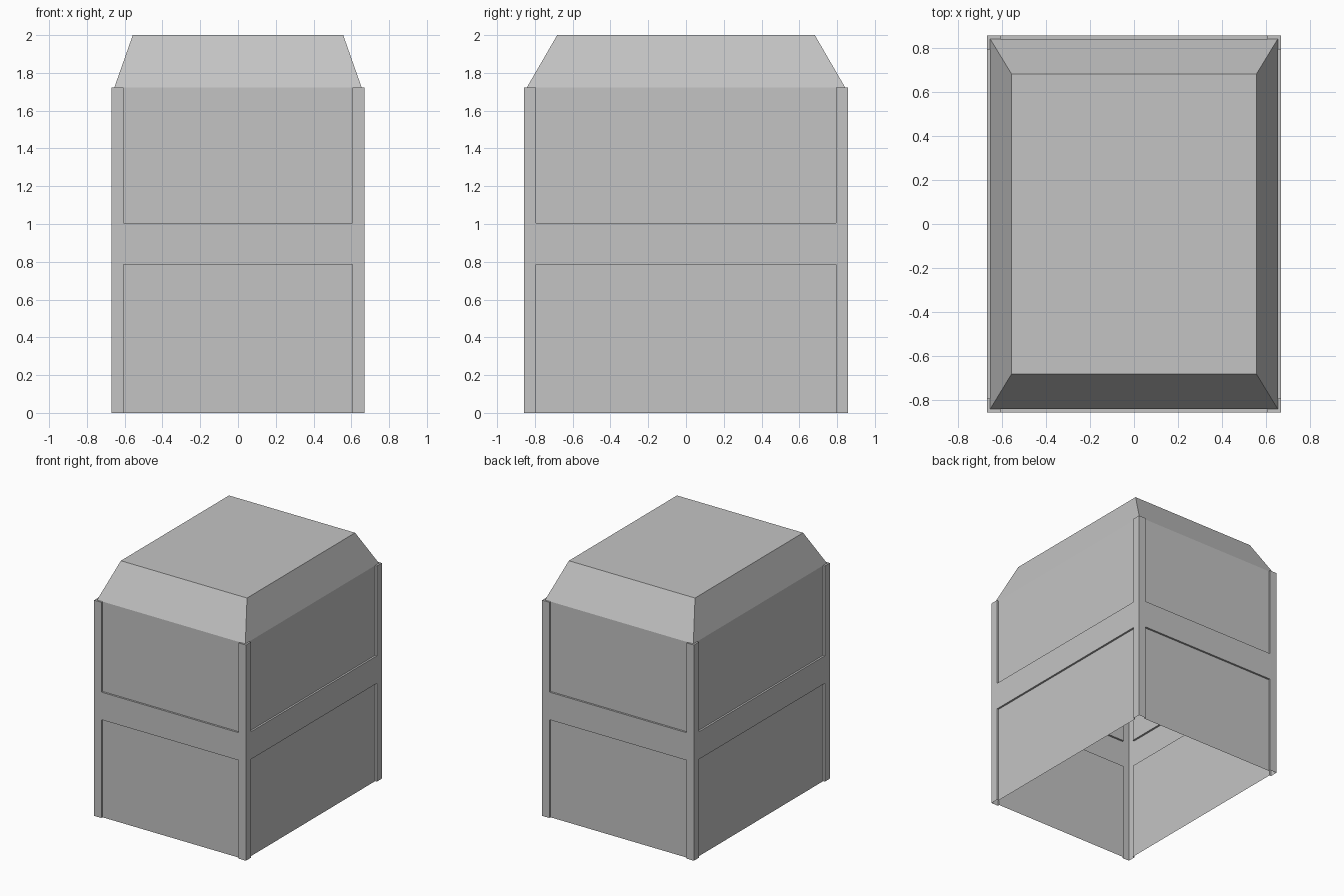
import bpy, bmesh, math

if "Cube" in bpy.data.objects:
    bpy.data.objects.remove(bpy.data.objects["Cube"])

HX, HY = 0.67, 0.858           # outer half sizes
REC, POST = 0.015, 0.063       # panel recess depth, corner post width
Z0, Z1, Z2, Z3, Z4 = 0.0, 0.785, 1.005, 1.722, 2.0
TX, TY = 0.557, 0.682          # roof top half sizes

grey = bpy.data.materials.new("plain_grey")
grey.diffuse_color = (0.55, 0.55, 0.55, 1)
grey.use_nodes = True
grey.node_tree.nodes["Principled BSDF"].inputs["Base Color"].default_value = grey.diffuse_color


def make_part(name, quads):
    """Mirror one quarter into four, weld it and make an object."""
    bm = bmesh.new()
    for sx in (1, -1):
        for sy in (1, -1):
            for q in quads:
                bm.faces.new([bm.verts.new((x * sx, y * sy, z)) for x, y, z in q])
    bmesh.ops.remove_doubles(bm, verts=bm.verts[:], dist=1e-4)
    bmesh.ops.recalc_face_normals(bm, faces=bm.faces[:])
    bmesh.ops.dissolve_limit(bm, angle_limit=math.radians(1),
                             verts=bm.verts[:], edges=bm.edges[:])
    bmesh.ops.recalc_face_normals(bm, faces=bm.faces[:])
    me = bpy.data.meshes.new(name)
    bm.to_mesh(me)
    bm.free()
    me.materials.append(grey)
    ob = bpy.data.objects.new(name, me)
    bpy.context.collection.objects.link(ob)
    return ob


def half_wall(a, b):
    """Half of one wall in (along, outward, height) coordinates."""
    p, r = a - POST, b - REC

    def upright(u0, u1, v, z0, z1):
        return [(u0, v, z0), (u1, v, z0), (u1, v, z1), (u0, v, z1)]

    quads = [upright(0, p, b, Z1, Z2)]                       # middle band
    for z0, z1 in ((Z0, Z1), (Z1, Z2), (Z2, Z3)):
        quads.append(upright(p, a, b, z0, z1))               # corner post
    for z0, z1 in ((Z0, Z1), (Z2, Z3)):
        quads.append(upright(0, p, r, z0, z1))               # recessed panel
        quads.append([(p, r, z0), (p, b, z0), (p, b, z1), (p, r, z1)])
    for z in (Z1, Z2):                                       # band ledges
        quads.append([(0, r, z), (p, r, z), (p, b, z), (0, b, z)])
    # mitred post top
    quads.append([(p, r, Z3), (p, b, Z3), (a, b, Z3), (a - REC, r, Z3)])
    return quads


def swap(quads):
    return [[(y, x, z) for x, y, z in q] for q in quads]


# Hollow walls with posts, band and recessed panels, open underneath
make_part("framed_walls", half_wall(HX, HY) + swap(half_wall(HY, HX)))

# Sloped roof with a flat top
bx, by = HX - REC, HY - REC
make_part("roof", [
    [(0, by, Z3), (bx, by, Z3), (TX, TY, Z4), (0, TY, Z4)],
    [(bx, 0, Z3), (bx, by, Z3), (TX, TY, Z4), (TX, 0, Z4)],
    [(0, 0, Z4), (TX, 0, Z4), (TX, TY, Z4), (0, TY, Z4)],
])
